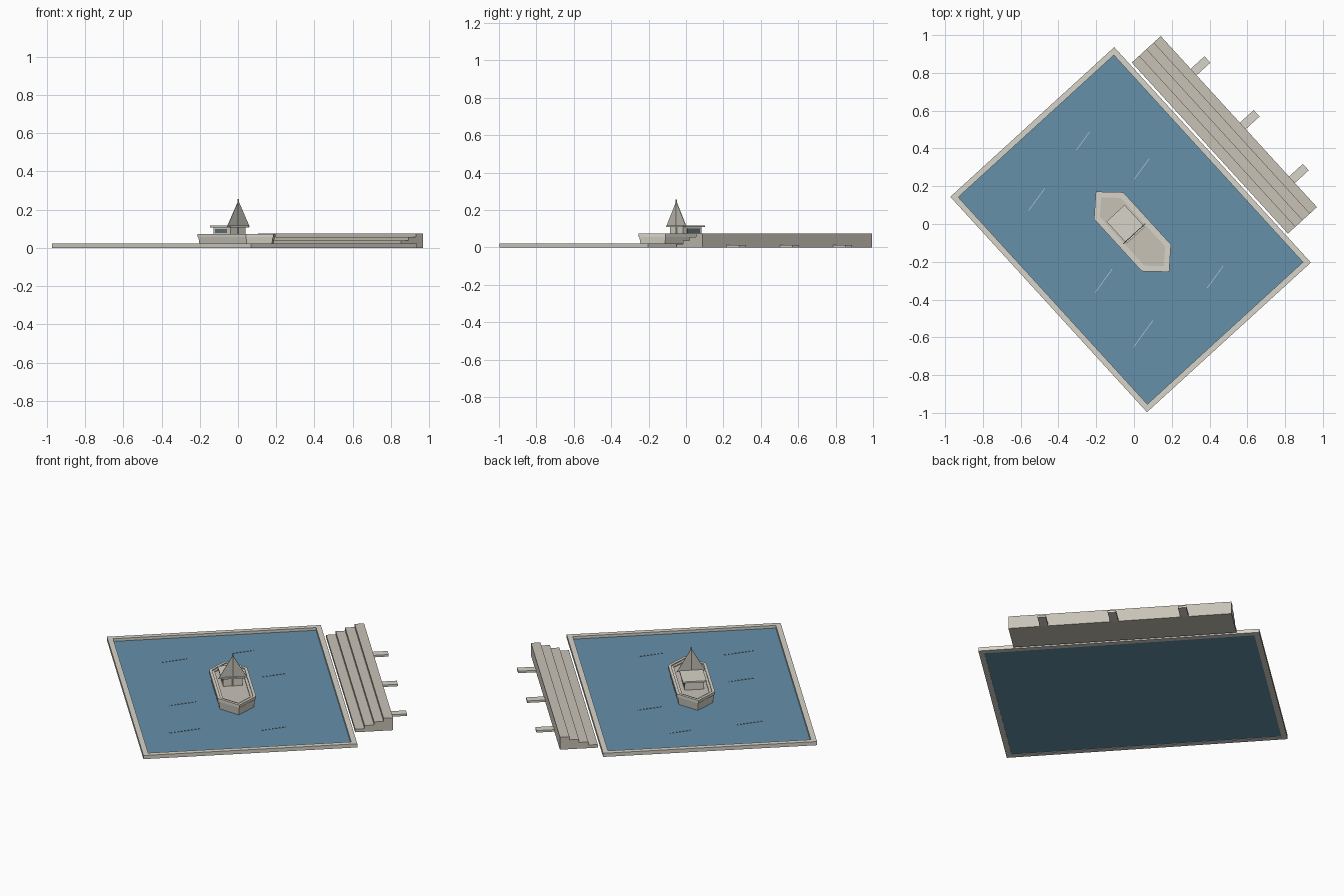
import bpy, bmesh, math
from mathutils import Matrix, Vector

if "Cube" in bpy.data.objects:
    bpy.data.objects.remove(bpy.data.objects["Cube"])

# The whole scene is laid out square, then turned into place by this frame
FRAME = Matrix.Translation((-0.018, -0.03, 0)) @ Matrix.Rotation(math.radians(-47.6), 4, 'Z')


def material(name, rgb):
    m = bpy.data.materials.new(name)
    m.diffuse_color = (*rgb, 1)
    m.use_nodes = True
    m.node_tree.nodes["Principled BSDF"].inputs["Base Color"].default_value = m.diffuse_color
    return m


LIGHT = material("light_stone", (0.68, 0.66, 0.58))
STONE = material("warm_stone", (0.58, 0.54, 0.47))
WATER = material("water_blue", (0.13, 0.28, 0.40))
FOAM = material("ripple_pale", (0.42, 0.57, 0.65))
GLASS = material("window_glass", (0.13, 0.17, 0.21))
SAIL = material("sail_cloth", (0.55, 0.53, 0.48))


def finish(name, bm, mat, frame=FRAME):
    bmesh.ops.recalc_face_normals(bm, faces=bm.faces)
    me = bpy.data.meshes.new(name)
    bm.to_mesh(me)
    bm.free()
    me.materials.append(mat)
    ob = bpy.data.objects.new(name, me)
    bpy.context.collection.objects.link(ob)
    ob.matrix_world = frame
    return ob


def rect(u0, u1, v0, v1):
    return [Vector(p) for p in ((u0, v0), (u1, v0), (u1, v1), (u0, v1))]


def inset(poly, d):
    out = []
    for i, p in enumerate(poly):
        a = (p - poly[i - 1]).normalized()
        b = (poly[(i + 1) % len(poly)] - p).normalized()
        n1, n2 = Vector((-a.y, a.x)), Vector((-b.y, b.x))
        out.append(p + (n1 + n2) * d / (1 + n1.dot(n2)))
    return out


def loft(name, loops, mat, caps=True):
    """Join (polygon, z) loops; caps close the ends, otherwise it wraps round."""
    bm = bmesh.new()
    rings = [[bm.verts.new((p.x, p.y, z)) for p in poly] for poly, z in loops]
    n = len(rings[0])
    pairs = list(zip(rings, rings[1:]))
    if caps:
        bm.faces.new(rings[0])
        bm.faces.new(rings[-1])
    else:
        pairs.append((rings[-1], rings[0]))
    for r, s in pairs:
        for i in range(n):
            j = (i + 1) % n
            bm.faces.new((r[i], r[j], s[j], s[i]))
    return finish(name, bm, mat)


def prism(name, poly, z0, z1, mat):
    return loft(name, [(poly, z0), (poly, z1)], mat)


def ring(name, poly, width, z0, z1, mat):
    inner = inset(poly, width)
    return loft(name, [(poly, z0), (poly, z1), (inner, z1), (inner, z0)], mat, caps=False)


# Basin with its stone edge and water
basin = rect(-0.772, 0.772, -0.5875, 0.5875)
ring("basin_rim", basin, 0.03, 0, 0.022, LIGHT)
prism("water", inset(basin, 0.03), 0.002, 0.006, WATER)

# Ripples on the water: x, y, length
ripples = [(-0.27, 0.44, 0.118), (0.04, 0.29, 0.137), (-0.515, 0.13, 0.148),
           (-0.16, -0.30, 0.153), (0.43, -0.28, 0.144), (0.05, -0.58, 0.175)]
for i, (x, y, length) in enumerate(ripples):
    bm = bmesh.new()
    bmesh.ops.create_cube(bm, size=1, matrix=Matrix.Diagonal((length, 0.004, 0.002, 1)))
    finish(f"ripple_{i + 1}", bm, FOAM,
           Matrix.Translation((x, y, 0.007)) @ Matrix.Rotation(math.radians(54), 4, 'Z'))

# Four steps rising away from the water
for i in range(4):
    v = 0.601 + i * 0.052
    prism(f"step_{i + 1}", rect(-0.649, 0.577, v, v + 0.052), 0, 0.01875 * (i + 1), STONE)

# Low path slabs behind the steps
for i in range(3):
    u = -0.391 + i * 0.386
    prism(f"path_slab_{i + 1}", rect(u - 0.023, u + 0.023, 0.809, 0.908), 0, 0.012, LIGHT)

# Boat hull, rim, inner ledge and deck
hull = [Vector((u + 0.015, v)) for u, v in
        ((-0.288, 0), (-0.187, -0.105), (0.187, -0.105),
         (0.288, 0), (0.187, 0.105), (-0.187, 0.105))]
loft("boat_hull", [(inset(hull, 0.012), 0.006), (inset(hull, 0.004), 0.056)], LIGHT)
ring("boat_rim", hull, 0.016, 0.056, 0.073, LIGHT)
ring("boat_ledge", inset(hull, 0.016), 0.014, 0.056, 0.067, LIGHT)
prism("boat_deck", inset(hull, 0.03), 0.054, 0.061, STONE)

# Cabin with overhanging roof and side windows
prism("cabin", rect(-0.105, 0.028, -0.053, 0.053), 0.061, 0.108, LIGHT)
prism("cabin_roof", rect(-0.118, 0.04, -0.065, 0.065), 0.108, 0.117, LIGHT)
for side, name in ((-1, "left"), (1, "right")):
    v = side * 0.053
    prism(f"window_{name}", rect(-0.092, 0.0, v - 0.002, v + 0.002), 0.078, 0.1, GLASS)

# Mast and triangular sail set across the boat
bm = bmesh.new()
bmesh.ops.create_cone(bm, cap_ends=True, segments=8, radius1=0.004, radius2=0.004,
                      depth=0.192, matrix=Matrix.Translation((0.029, 0, 0.159)))
finish("mast", bm, STONE)
loft("sail", [(rect(0.027, 0.031, -0.08, 0.08), 0.109),
              (rect(0.027, 0.031, -0.003, 0.003), 0.24)], SAIL)
